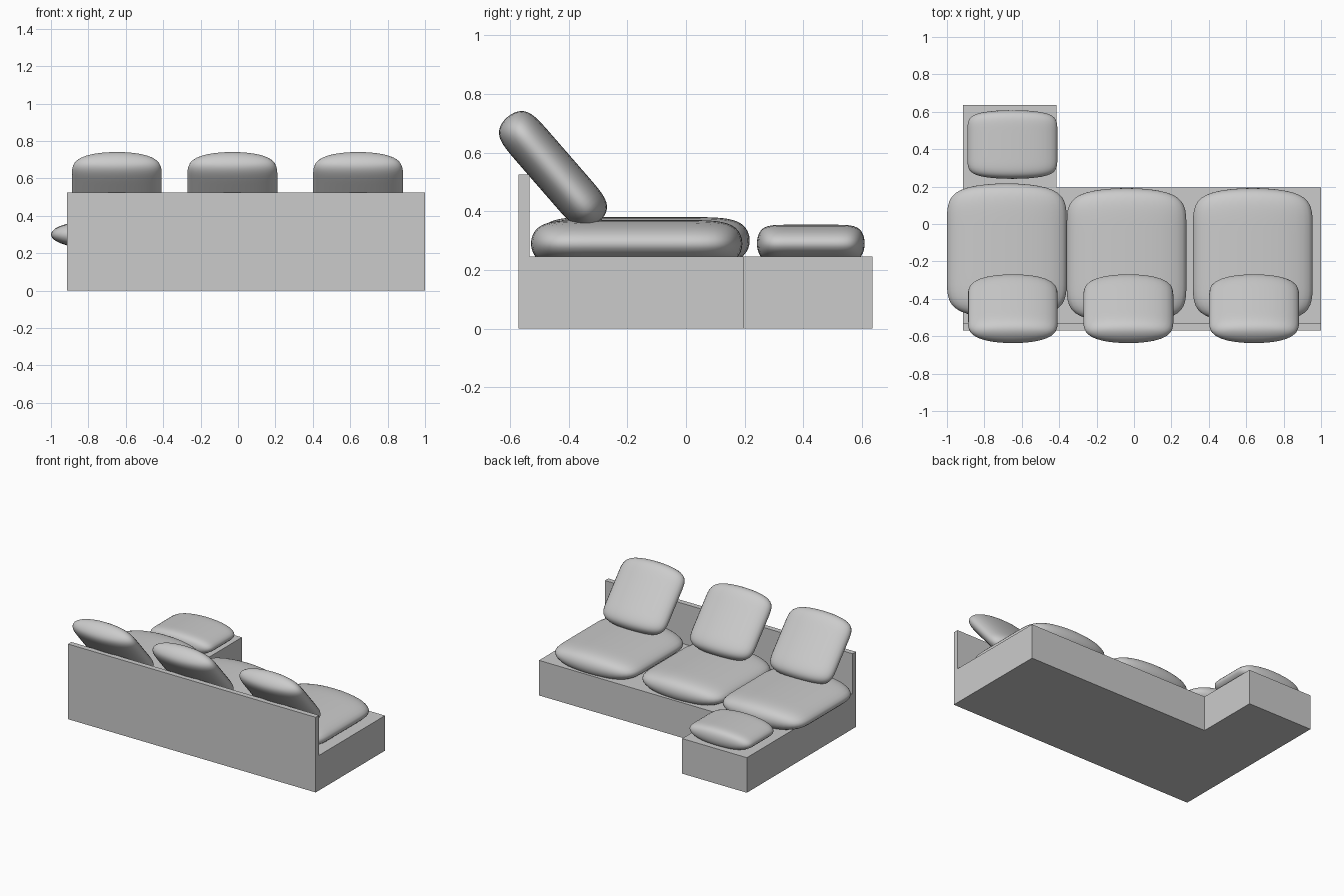
import bpy, bmesh
from math import radians
from mathutils import Matrix, Vector

if "Cube" in bpy.data.objects:
    bpy.data.objects.remove(bpy.data.objects["Cube"], do_unlink=True)

# Single upholstery colour
fabric = bpy.data.materials.new("light_grey_fabric")
fabric.use_nodes = True
grey = (0.6, 0.6, 0.6, 1)
fabric.diffuse_color = grey
fabric.node_tree.nodes["Principled BSDF"].inputs["Base Color"].default_value = grey


def finish(name, bm):
    mesh = bpy.data.meshes.new(name)
    bm.to_mesh(mesh)
    bm.free()
    mesh.materials.append(fabric)
    obj = bpy.data.objects.new(name, mesh)
    bpy.context.collection.objects.link(obj)
    return obj


def extrude_profile(name, points, thickness_vector):
    """Solid made by extruding a flat outline."""
    bm = bmesh.new()
    face = bm.faces.new([bm.verts.new(p) for p in points])
    new = bmesh.ops.extrude_face_region(bm, geom=[face])["geom"]
    verts = [v for v in new if isinstance(v, bmesh.types.BMVert)]
    bmesh.ops.translate(bm, verts=verts, vec=thickness_vector)
    bmesh.ops.recalc_face_normals(bm, faces=bm.faces)
    return finish(name, bm)


def cushion(name, size, centre, tilt=0):
    """Soft pillow: a box with two cross cuts, subdivided and fitted to size."""
    bm = bmesh.new()
    bmesh.ops.create_cube(bm, size=2)
    for y in (-0.46, 0.46):
        bmesh.ops.bisect_plane(bm, geom=bm.verts[:] + bm.edges[:] + bm.faces[:],
                               plane_co=(0, y, 0), plane_no=(0, 1, 0))
    obj = finish(name, bm)
    sub = obj.modifiers.new("soften", "SUBSURF")
    sub.levels = sub.render_levels = 3
    evaluated = obj.evaluated_get(bpy.context.evaluated_depsgraph_get())
    mesh = bpy.data.meshes.new_from_object(evaluated)
    obj.modifiers.clear()
    obj.data = mesh
    reach = [max(abs(v.co[i]) for v in mesh.vertices) for i in range(3)]
    fit = Matrix.Diagonal([size[i] / 2 / reach[i] for i in range(3)]).to_4x4()
    mesh.transform(Matrix.Rotation(radians(tilt), 4, "X") @ fit)
    mesh.shade_smooth()
    obj.location = centre
    return obj


# L-shaped base with the footrest wing at the back right
LEFT, RIGHT, WING = 1.0, -0.915, -0.415
FRONT, SEAT_END, WING_END = -0.57, 0.195, 0.635
SEAT_TOP = 0.245
outline = [(RIGHT, FRONT, 0), (LEFT, FRONT, 0), (LEFT, SEAT_END, 0),
           (WING, SEAT_END, 0), (WING, WING_END, 0), (RIGHT, WING_END, 0)]
extrude_profile("base", outline, Vector((0, 0, SEAT_TOP)))

# Thin backrest panel
panel = [(RIGHT, FRONT, SEAT_TOP), (LEFT, FRONT, SEAT_TOP),
         (LEFT, -0.533, SEAT_TOP), (RIGHT, -0.533, SEAT_TOP)]
extrude_profile("backrest", panel, Vector((0, 0, 0.28)))

# Seat cushions and leaning back pillows
seats = {"right": (-0.68, -0.143, 0.3), "middle": (-0.04, -0.168, 0.29),
         "left": (0.635, -0.168, 0.29)}
pillows = {"right": -0.648, "middle": -0.03, "left": 0.642}
for side, centre in seats.items():
    cushion(side + "_seat_cushion", (0.64, 0.72, 0.16), centre)
    cushion(side + "_back_pillow", (0.48, 0.475, 0.15),
            (pillows[side], -0.453, 0.541), -49)

# Footrest cushion
cushion("footrest_cushion", (0.48, 0.367, 0.128), (-0.65, 0.425, 0.29))
